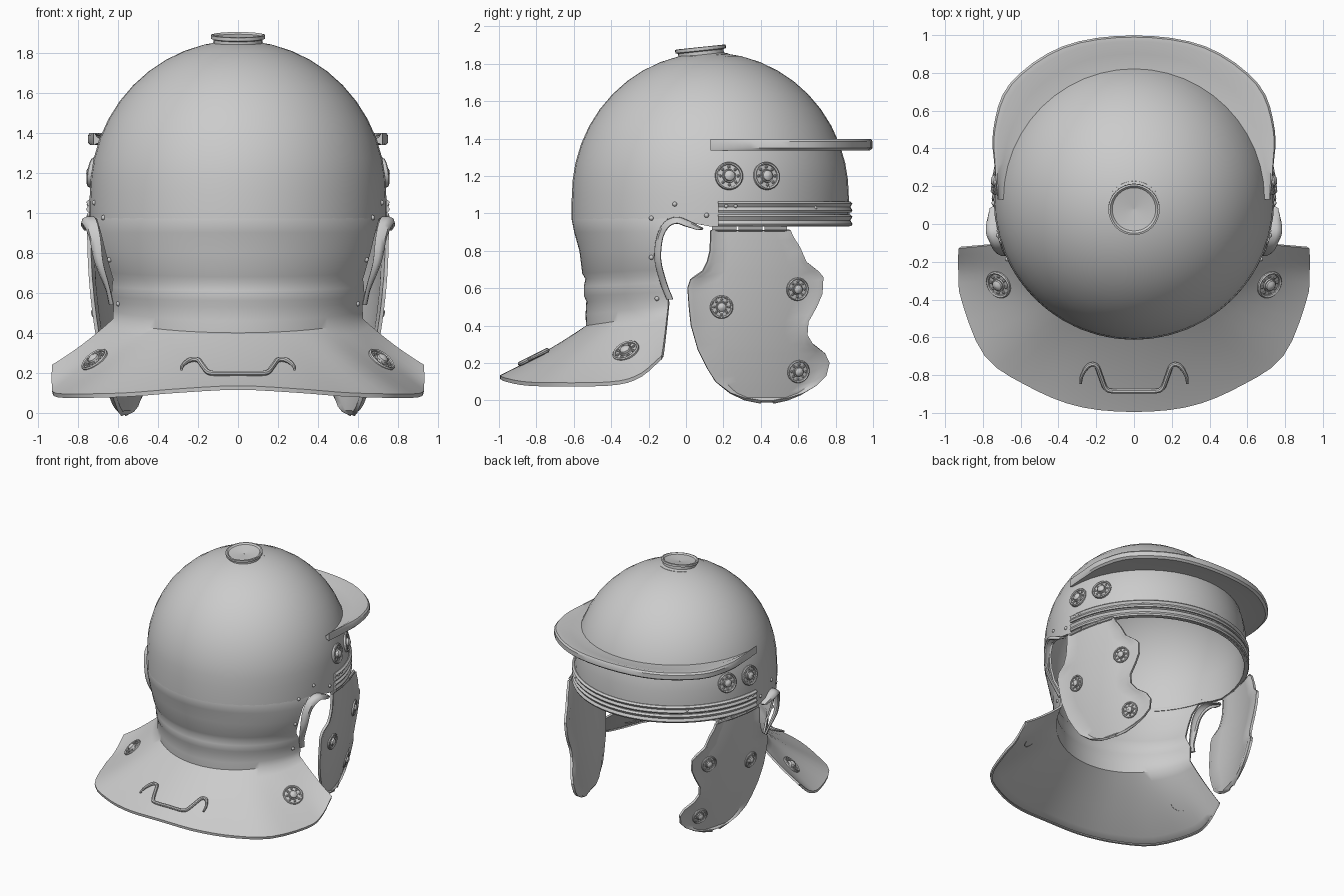
import bpy, bmesh, math
from math import sin, cos, pi, radians
from mathutils import Vector as V, Matrix
from mathutils.bvhtree import BVHTree

if "Cube" in bpy.data.objects:
    bpy.data.objects.remove(bpy.data.objects["Cube"])

CY, RX, RY = 0.13, 0.74, 0.74


def spline(pts, n):
    """Catmull-Rom through pts, n samples."""
    p = [V(q) for q in pts]
    p = [2 * p[0] - p[1]] + p + [2 * p[-1] - p[-2]]
    out = []
    for i in range(n):
        u = i / (n - 1) * (len(pts) - 1)
        k = min(int(u), len(pts) - 2)
        t = u - k
        a, b, c, d = p[k:k + 4]
        out.append(0.5 * (2 * b + (c - a) * t + (2 * a - 5 * b + 4 * c - d) * t * t
                          + (3 * b - a - 3 * c + d) * t ** 3))
    return out


def finish(name, bm, solid=0, angle=35):
    me = bpy.data.meshes.new(name)
    bm.to_mesh(me)
    bm.free()
    ob = bpy.data.objects.new(name, me)
    bpy.context.collection.objects.link(ob)
    bpy.ops.object.select_all(action='DESELECT')
    ob.select_set(True)
    bpy.context.view_layer.objects.active = ob
    if solid:
        m = ob.modifiers.new("thickness", 'SOLIDIFY')
        m.thickness, m.offset = solid, -1
        bpy.ops.object.modifier_apply(modifier=m.name)
    bpy.ops.object.shade_smooth_by_angle(angle=radians(angle))
    return ob


def add_grid(bm, rows, wrap=False, caps=False):
    vs = [[bm.verts.new(p) for p in r] for r in rows]
    n = len(rows[0])
    for a, b in zip(vs, vs[1:]):
        for j in range(n if wrap else n - 1):
            k = (j + 1) % n
            bm.faces.new((a[j], a[k], b[k], b[j]))
    if caps:
        bm.faces.new(vs[0])
        bm.faces.new(vs[-1])


def grid(name, rows, wrap=False, caps=False, solid=0, angle=35):
    bm = bmesh.new()
    add_grid(bm, rows, wrap, caps)
    bm.normal_update()
    if caps:
        bmesh.ops.recalc_face_normals(bm, faces=bm.faces)
    elif sum(f.normal.dot(f.calc_center_median() - V((0, .1, .7))) * f.calc_area() for f in bm.faces) < 0:
        bmesh.ops.reverse_faces(bm, faces=bm.faces)
    return finish(name, bm, solid, angle)


def lathe(prof, n=24):
    return [[V((r * cos(2 * pi * j / n), r * sin(2 * pi * j / n), z)) for j in range(n)] for r, z in prof]


def lerp_table(tab, z):
    for (z0, a), (z1, b) in zip(tab, tab[1:]):
        if z <= z1:
            return a + (b - a) * (z - z0) / (z1 - z0)
    return tab[-1][1]


def hit(ob, origin, d):
    me = ob.data
    tree = BVHTree.FromPolygons([v.co for v in me.vertices], [p.vertices for p in me.polygons])
    loc, nor, _, _ = tree.ray_cast(V(origin), V(d))
    if loc is None:
        loc, nor, _, _ = tree.find_nearest(V(origin) + V(d) * 1.3)
    if nor.dot(V(d)) > 0:
        nor = -nor
    return loc, nor


# Bowl of the helmet, lower edge notched over the ears
N = 48
levels = [(1.1 + .76 * sin(radians(a)), cos(radians(a))) for a in (89, 84, 77, 69, 61, 53, 45, 37, 29, 21, 13, 6, 0)]
rows = [[V((RX * f * sin(2 * pi * j / N), CY + RY * f * cos(2 * pi * j / N), z)) for j in range(N)]
        for z, f in levels + [(1.04, 1.004), (.97, 1.004)]]
for p in rows[-1]:
    p.z = lerp_table([(-1, .97), (-.03, .97), (.09, .93), (1, .93)], p.y)
dome = grid("bowl", rows, wrap=True, solid=.02)

# Neck and flared neck guard: z back, z side, back y, half width, side y
C = 41
neck = [(1.0, 1.0, -.603, .735, -.06), (.97, .97, -.612, .743, -.10), (.90, .90, -.598, .743, -.15),
        (.80, .80, -.57, .73, -.165), (.68, .70, -.555, .70, -.16), (.65, .67, -.538, .685, -.145),
        (.61, .63, -.546, .68, -.125), (.56, .58, -.546, .672, -.10), (.53, .55, -.533, .662, -.095),
        (.46, .51, -.537, .662, -.095), (.40, .47, -.535, .665, -.10)]
rows = []
for zb, zs, yb, rx, ys in neck:
    a0 = math.asin((CY - ys) / (CY - yb))
    r = []
    for j in range(C):
        t = j / (C - 1)
        a = a0 + (pi - 2 * a0) * t
        r.append(V((rx * cos(a), CY - (CY - yb) * sin(a), zb + (zs - zb) * (1 - 2 * t) ** 2)))
    rows.append(r)
half = [(.93, -.13, .24), (.93, -.25, .14), (.915, -.4, .10), (.79, -.70, .095),
        (.56, -.86, .10), (.3, -.965, .12)]
rim = spline(half + [(0, -.995, .135)] + [(-x, y, z) for x, y, z in half[::-1]], C)
base = rows[-1]
for t in (.12, .3, .5, .7, .88, .97, 1):
    rows.append([b.lerp(o, t) - V((0, 0, .05 * t * (1 - t))) for b, o in zip(base, rim)])
rows.append([V((o.x * .995, o.y * .998, o.z - .02)) for o in rim])
guard = grid("neck_guard", rows, solid=.015, angle=45)


# Raised bands around the brow
def arc(r, z, y0=.17, n=33):
    a0 = math.acos((y0 - CY) / RY)
    return [V(((RX + r) * sin(a), CY + (RY + r) * cos(a), z))
            for a in (-a0 + 2 * a0 * i / (n - 1) for i in range(n))]


for i, (z0, z1) in enumerate([(1.005, 1.065), (.932, .995)]):
    prof = [(-.01, z0), (.014, z0), (.02, z0 + .012), (.009, (z0 + z1) / 2), (.02, z1 - .012), (.006, z1), (-.01, z1)]
    cols = [arc(r, z) for r, z in prof]
    grid("brow_band_%d" % (i + 1), [list(s) for s in zip(*cols)], wrap=True, caps=True)

# Crescent brow guard
half = [(.722, .13), (.738, .3), (.745, .5), (.66, .74), (.38, .94)]
outer = spline([(x, y, 0) for x, y in half] + [(0, .998, 0)] + [(-x, y, 0) for x, y in half[::-1]], 41)
sec = [(0, 1.345), (0, 1.37), (.45, 1.378), (.82, 1.398), (.95, 1.398), (1, 1.385), (1, 1.35), (.92, 1.337), (.5, 1.345)]
rows = []
for i, o in enumerate(outer):
    a = pi / 2 * (1 - 2 * i / 40)
    inn = V((.69 * sin(a), CY + .69 * cos(a), 0))
    rows.append([inn.lerp(o, u) + V((0, 0, z)) for u, z in sec])
grid("brow_guard", rows, wrap=True, caps=True)

# Crest knob
bm = bmesh.new()
add_grid(bm, lathe([(.15, -.01), (.146, .012), (.122, .02), (.122, .038), (.136, .043), (.136, .06), (.126, .062),
                    (.115, .052), (.05, .045), (.001, .04)], 32), wrap=True)
bm.transform(Matrix.Translation((0, .083, 1.828)) @ Matrix.Rotation(radians(6), 4, 'X'))
bmesh.ops.recalc_face_normals(bm, faces=bm.faces)
finish("crest_knob", bm)


def rosette(name, ob, origin, d, R):
    loc, nor = hit(ob, origin, d)
    bm = bmesh.new()
    add_grid(bm, lathe([(1, -.2), (1, .12), (.92, .2), (.82, .14), (.8, .05), (.5, .05), (.47, .17), (.4, .15),
                        (.37, .28), (.2, .4), (.01, .43)]), wrap=True)
    for k in range(8):
        m = Matrix.Translation((.65 * cos(k * pi / 4), .65 * sin(k * pi / 4), .07))
        bmesh.ops.create_icosphere(bm, subdivisions=1, radius=.12, matrix=m)
    bmesh.ops.recalc_face_normals(bm, faces=bm.faces)
    bm.transform(Matrix.Translation(loc) @ nor.to_track_quat('Z', 'Y').to_matrix().to_4x4() @ Matrix.Scale(R, 4))
    finish(name, bm)


# Cheek plate outlines: rear and front edge as functions of height
rear = [(0, .40), (.015, .31), (.04, .24), (.1, .16), (.17, .115), (.27, .065), (.4, .028), (.5, .017), (.6, .01),
        (.645, .025), (.69, .09), (.74, .115), (.8, .13), (.91, .135)]
front = [(0, .47), (.015, .55), (.04, .63), (.08, .70), (.13, .75), (.2, .768), (.25, .745), (.3, .68), (.35, .65),
         (.42, .655), (.5, .70), (.57, .73), (.66, .735), (.69, .71), (.74, .645), (.82, .61), (.875, .575), (.91, .56)]
zs = sorted({z for z, _ in rear + front} | {.455, .86})


def cheek_x(y, z):
    return .738 - .13 * (1 - z / .91) ** 2 - .42 * max(0, y - .1) ** 2


for s, side in ((1, "right"), (-1, "left")):
    rows = []
    for z in zs:
        a, b = lerp_table(rear, z), lerp_table(front, z)
        r = []
        for u in (0, .035, .08, .2, .35, .5, .65, .8, .92, .965, 1):
            y = a + (b - a) * u
            lip = .016 if u in (0, 1) or z == 0 else .012 if u in (.035, .965) else 0
            r.append(V((s * (cheek_x(y, z) + lip), y, z)))
        rows.append(r)
    plate = grid("cheek_plate_" + side, rows, solid=.018)
    for i, (y, z) in enumerate([(.19, .5), (.595, .595), (.6, .155)]):
        rosette("cheek_rosette_%s_%d" % (side, i + 1), plate, (2 * s, y, z), (-s, 0, 0), .062)
    for i, y in enumerate((.23, .43)):
        rosette("bowl_rosette_%s_%d" % (side, i + 1), dome, (2 * s, y, 1.2), (-s, 0, 0), .075)
    rosette("neck_rosette_" + side, guard, (.715 * s, -.32, 1), (0, 0, -1), .075)

    # Hinge barrels between bowl and cheek plate
    for i, (y0, y1) in enumerate(((.14, .27), (.28, .41), (.42, .54))):
        rows = [[V((s * (cheek_x(y, .91) + .014 * cos(k * pi / 4)), y, .918 + .014 * sin(k * pi / 4)))
                 for k in range(8)] for y in (y0, y1)]
        grid("hinge_%s_%d" % (side, i + 1), rows, wrap=True, caps=True)

    # Ear flange around the notch
    path = spline([(.735, .09, .92), (.735, .02, .955), (.728, -.05, .978), (.71, -.115, .95), (.692, -.155, .87),
                   (.678, -.165, .75), (.645, -.135, .63), (.625, -.10, .54)], 29)
    rows = []
    for i, p in enumerate(path):
        w = .02 + .037 * sin(pi * min(1, i / 28 * 1.0 + .12))
        c = (V((0, -.04, max(.5, min(p.z, .88)))) - V((0, p.y, p.z))).normalized()
        rows.append([V((s * (p.x + w * du), p.y, p.z)) + c * dc
                     for du, dc in ((-.1, -.004), (.45, -.003), (.85, .006), (1, .03))])
    grid("ear_flange_" + side, rows, solid=.012, angle=50)

    # Rivets
    for i, (y, z) in enumerate([(.215, 1.04), (.265, 1.04), (.69, 1.03), (.11, .99), (-.06, 1.05), (-.185, .975),
                                (-.185, .765), (-.155, .545)]):
        loc, _ = hit(dome if z > .97 else guard, (2 * s, y, z), (-s, 0, 0))
        bm = bmesh.new()
        rad = .013 if y < .2 else .011
        lift = V((s * (.008 if y > .2 else 0), 0, 0))
        bmesh.ops.create_uvsphere(bm, u_segments=10, v_segments=6, radius=rad, matrix=Matrix.Translation(loc + lift))
        finish("rivet_%s_%d" % (side, i + 1), bm)

# Carrying handle on the neck guard
half = [(-.283, -.845), (-.275, -.80), (-.24, -.75), (-.20, -.75), (-.175, -.81), (-.15, -.87), (-.11, -.885)]
pts = half + [(0, -.885)] + [(-x, y) for x, y in half[::-1]]
path = spline([(x, y, .197 + (y + .885) * .5) for x, y in pts], 57)
rows = []
for i, p in enumerate(path):
    t = (path[min(i + 1, 56)] - path[max(i - 1, 0)]).normalized()
    n = V((0, -.45, .9)).normalized()
    b = t.cross(n).normalized()
    r = .007 + .006 * min(1, i / 8, (56 - i) / 8)
    rows.append([p + (n * cos(k * pi / 4) + b * sin(k * pi / 4)) * r for k in range(8)])
grid("neck_handle", rows, wrap=True, caps=True)
